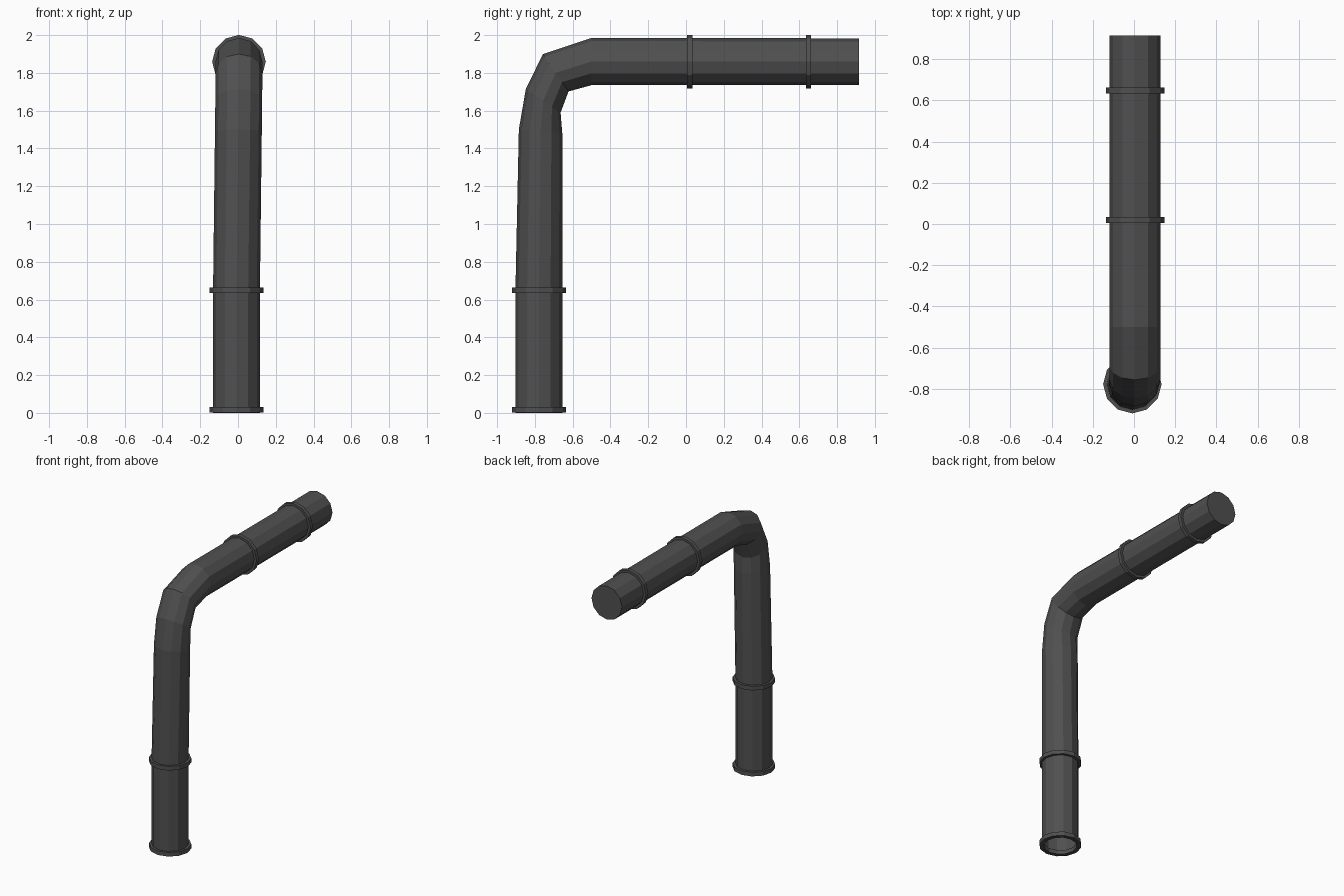
import bpy, bmesh
from math import cos, sin, tau
from mathutils import Vector

if "Cube" in bpy.data.objects:
    bpy.data.objects.remove(bpy.data.objects["Cube"], do_unlink=True)

SIDES = 12
grey = bpy.data.materials.new("dark_grey_metal")
grey.use_nodes = True
COLOUR = (0.08, 0.08, 0.08, 1)
grey.diffuse_color = COLOUR
grey.node_tree.nodes["Principled BSDF"].inputs["Base Color"].default_value = COLOUR
X = Vector((1, 0, 0))


def ring(bm, centre, outward, rx):
    """Loop of vertices spanned by the x axis and an outward vector."""
    return [bm.verts.new(centre + X * rx * cos(tau * i / SIDES) + outward * sin(tau * i / SIDES))
            for i in range(SIDES)]


def bridge(bm, a, b):
    for i in range(SIDES):
        j = (i + 1) % SIDES
        bm.faces.new((a[i], a[j], b[j], b[i]))


def finish(name, bm):
    bmesh.ops.recalc_face_normals(bm, faces=bm.faces)
    mesh = bpy.data.meshes.new(name)
    bm.to_mesh(mesh)
    bm.free()
    mesh.materials.append(grey)
    obj = bpy.data.objects.new(name, mesh)
    bpy.context.scene.collection.objects.link(obj)
    return obj


def flange(name, centre, axis, outward, depth=0.028, outer=0.142, inner=0.112):
    bm = bmesh.new()
    c, a, o = Vector(centre), Vector(axis) * depth / 2, Vector(outward)
    loops = [ring(bm, c + s * a, o * r, r)
             for s, r in ((-1, inner), (-1, outer), (1, outer), (1, inner))]
    for k in range(4):
        bridge(bm, loops[k], loops[(k + 1) % 4])
    return finish(name, bm)


# Bent pipe: each station is x centre, outer-bend (y, z), inner-bend (y, z)
stations = [
    (-0.008, (-0.903, 0.0), (-0.655, 0.0)),
    (-0.008, (-0.903, 0.65), (-0.655, 0.65)),
    (0.002, (-0.885, 1.5), (-0.655, 1.48)),
    (0.004, (-0.848, 1.715), (-0.664, 1.59)),
    (0.005, (-0.757, 1.9), (-0.622, 1.702)),
    (0.005, (-0.5, 1.985), (-0.5, 1.735)),
    (0.005, (0.915, 1.983), (0.915, 1.735)),
]
bm = bmesh.new()
loops = []
for x, outer, inner in stations:
    o, i = Vector((x, *outer)), Vector((x, *inner))
    loops.append(ring(bm, (o + i) / 2, (o - i) / 2, 0.124))
for a, b in zip(loops, loops[1:]):
    bridge(bm, a, b)
bm.faces.new(loops[-1])  # closed far end, open foot
finish("bent_pipe", bm)

# Joint collars
for name, z in (("foot_collar", 0.017), ("upright_collar", 0.65)):
    flange(name, (-0.008, -0.778, z), (0, 0, 1), (0, -1, 0), 0.03)
for name, y in (("middle_collar", 0.02), ("end_collar", 0.648)):
    flange(name, (0.005, y, 1.859), (0, 1, 0), (0, 0, 1))
